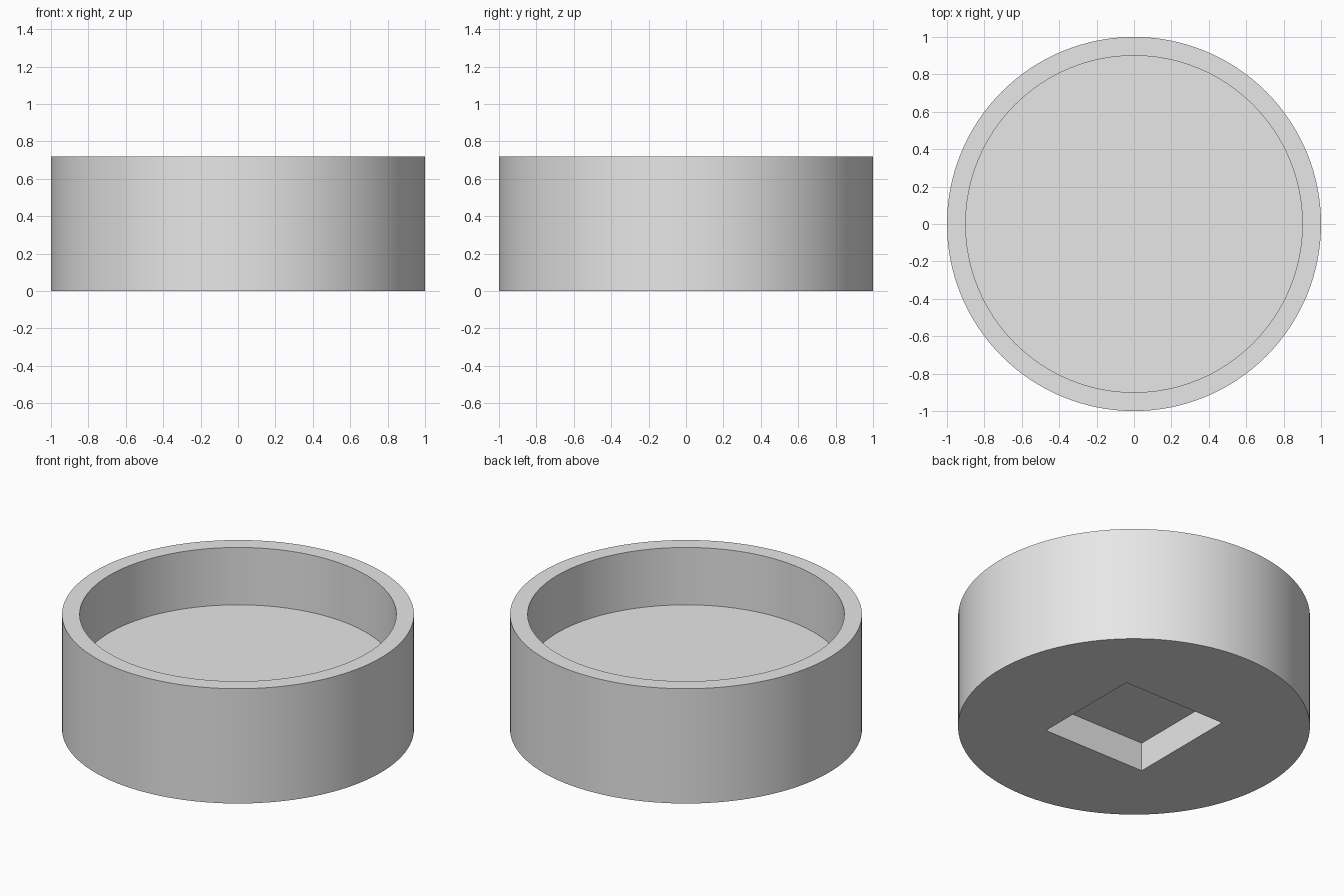
import bpy
import math

SEGMENTS = 128
RADIUS, HEIGHT = 1.0, 0.72
INNER_RADIUS, FLOOR_Z = 0.9, 0.36
SOCKET_SIDE, SOCKET_DEPTH = 0.71, 0.18
OVERLAP = 0.1  # how far cutters reach past the body

if "Cube" in bpy.data.objects:
    bpy.data.objects.remove(bpy.data.objects["Cube"], do_unlink=True)


def cylinder(name, radius, bottom, top):
    bpy.ops.mesh.primitive_cylinder_add(
        vertices=SEGMENTS, radius=radius, depth=top - bottom,
        location=(0, 0, (bottom + top) / 2))
    obj = bpy.context.object
    obj.name = name
    return obj


def box(name, side, bottom, top):
    bpy.ops.mesh.primitive_cube_add(size=1, location=(0, 0, (bottom + top) / 2))
    obj = bpy.context.object
    obj.name = name
    obj.scale = (side, side, top - bottom)
    bpy.ops.object.transform_apply(location=False, rotation=False, scale=True)
    return obj


def cut(body, cutter):
    cutter.hide_render = True
    mod = body.modifiers.new(cutter.name, 'BOOLEAN')
    mod.operation = 'DIFFERENCE'
    mod.solver = 'EXACT'
    mod.object = cutter
    bpy.ops.object.select_all(action='DESELECT')
    bpy.context.view_layer.objects.active = body
    body.select_set(True)
    bpy.ops.object.modifier_apply(modifier=mod.name)
    bpy.data.objects.remove(cutter, do_unlink=True)


# Plain grey material
grey = bpy.data.materials.new("light_grey")
grey.use_nodes = True
colour = (0.8, 0.8, 0.8, 1)
grey.diffuse_color = colour
grey.node_tree.nodes["Principled BSDF"].inputs["Base Color"].default_value = colour

# Round body with an open recess on top and a square socket underneath
body = cylinder("round_cup", RADIUS, 0, HEIGHT)
cut(body, cylinder("recess_cutter", INNER_RADIUS, FLOOR_Z, HEIGHT + OVERLAP))
cut(body, box("socket_cutter", SOCKET_SIDE, -OVERLAP, SOCKET_DEPTH))

body.data.materials.clear()
body.data.materials.append(grey)
bpy.ops.object.shade_smooth_by_angle(angle=math.radians(30))
